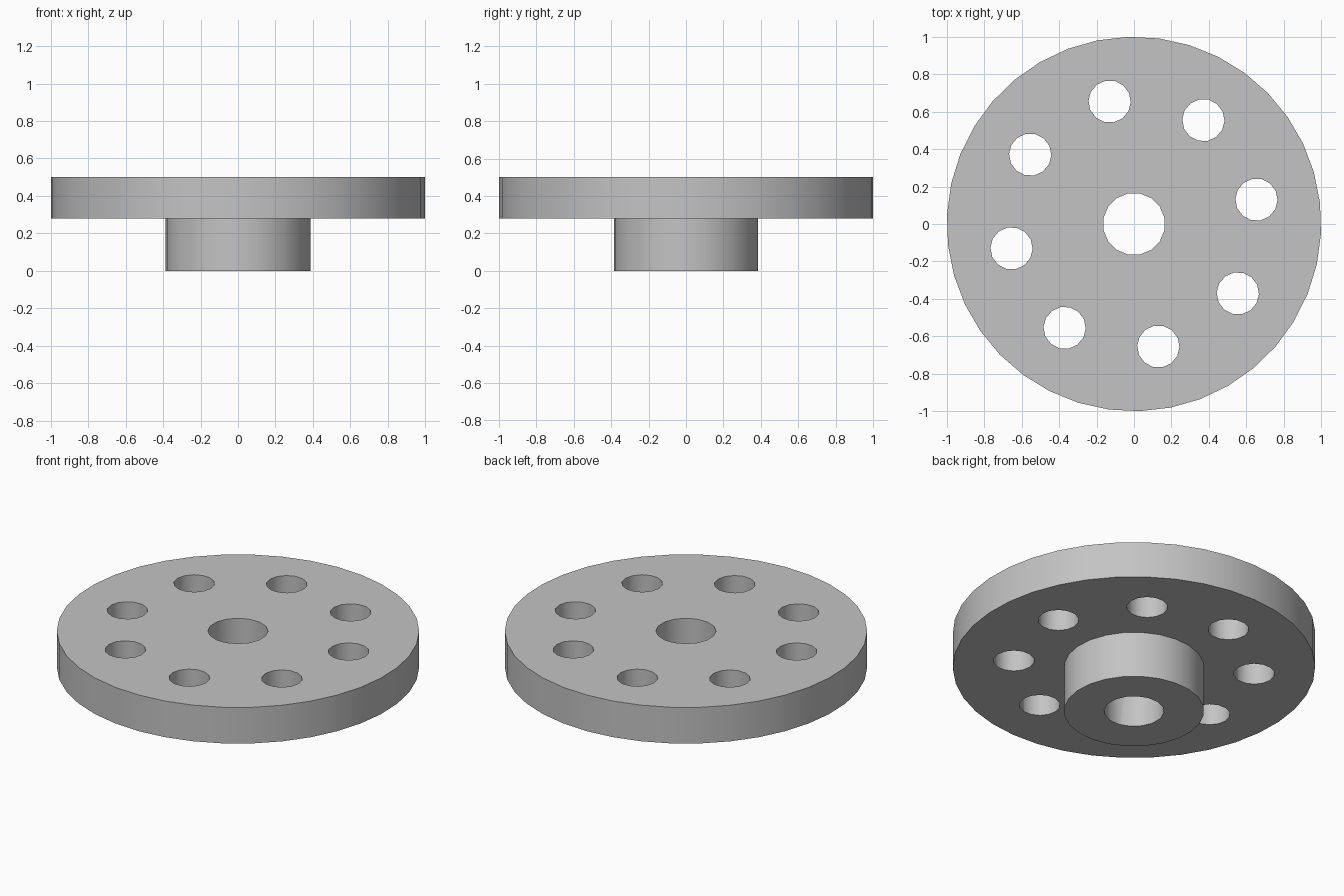
import bpy
from math import cos, sin, radians, pi

default = bpy.data.objects.get("Cube")
if default:
    bpy.data.objects.remove(default)

# Single grey metal
metal = bpy.data.materials.new("grey metal")
metal.use_nodes = True
colour = (0.55, 0.55, 0.55, 1)
metal.diffuse_color = colour
metal.node_tree.nodes["Principled BSDF"].inputs["Base Color"].default_value = colour

TURN = radians(101.25)
PLATE_BOTTOM, PLATE_TOP = 0.28, 0.50
HOLES, HOLE_RING = 8, 0.667


def cylinder(name, radius, low, high, sides, x=0, y=0):
    """Upright cylinder whose first corner points along TURN."""
    bpy.ops.mesh.primitive_cylinder_add(
        vertices=sides, radius=radius, depth=high - low,
        location=(x, y, (low + high) / 2), rotation=(0, 0, TURN - pi / 2))
    obj = bpy.context.object
    obj.name = name
    obj.data.materials.append(metal)
    return obj


def combine(target, tool, operation):
    """Apply a boolean and discard the tool."""
    mod = target.modifiers.new(tool.name, "BOOLEAN")
    mod.operation, mod.object, mod.solver = operation, tool, "EXACT"
    bpy.ops.object.select_all(action="DESELECT")
    target.select_set(True)
    bpy.context.view_layer.objects.active = target
    bpy.ops.object.modifier_apply(modifier=mod.name)
    bpy.data.objects.remove(tool)


# Round plate with the hub beneath it
flange = cylinder("hub_flange", 1.0, PLATE_BOTTOM, PLATE_TOP, 38)
hub = cylinder("hub", 0.387, 0, PLATE_BOTTOM + 0.1, 24)
combine(flange, hub, "UNION")

# Centre bore
combine(flange, cylinder("bore_cutter", 0.166, -0.1, 0.6, 16), "DIFFERENCE")

# Ring of bolt holes
for i in range(HOLES):
    angle = TURN + i * 2 * pi / HOLES
    cutter = cylinder("bolt_hole_cutter", 0.113, 0.1, 0.6, 14,
                      HOLE_RING * cos(angle), HOLE_RING * sin(angle))
    combine(flange, cutter, "DIFFERENCE")

# Smooth walls, sharp rims
bpy.ops.object.shade_smooth_by_angle(angle=radians(40))
